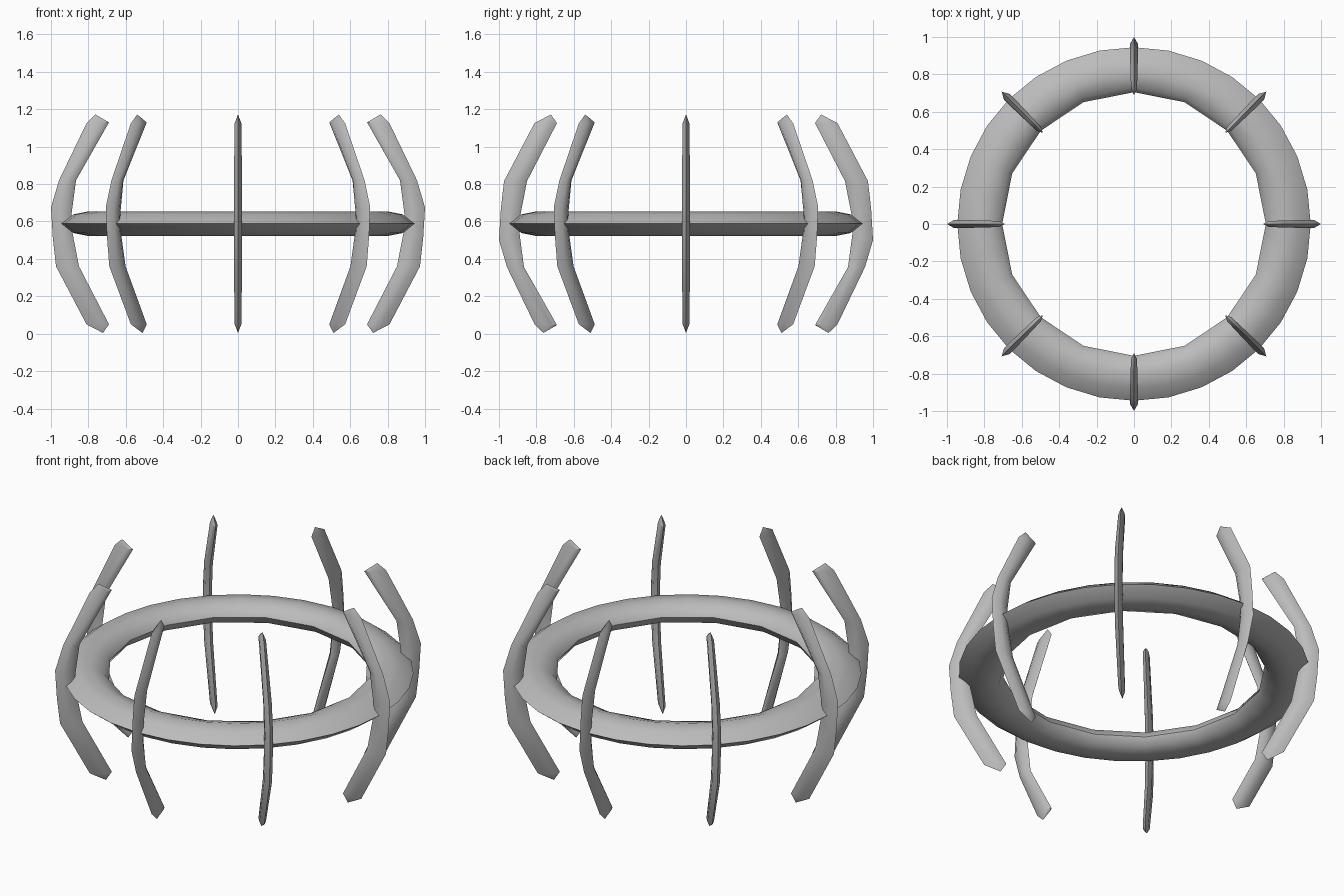
import bpy, bmesh
from math import sin, cos, pi, radians

cube = bpy.data.objects.get("Cube")
if cube:
    bpy.data.objects.remove(cube, do_unlink=True)

MID_Z = 0.588
SEGMENTS = 32

grey = bpy.data.materials.new("plain_grey")
grey.use_nodes = True
grey.diffuse_color = (0.5, 0.5, 0.5, 1)
bsdf = next(n for n in grey.node_tree.nodes if n.type == 'BSDF_PRINCIPLED')
bsdf.inputs["Base Color"].default_value = (0.5, 0.5, 0.5, 1)


def finish(bm, name, angle):
    bmesh.ops.recalc_face_normals(bm, faces=bm.faces)
    mesh = bpy.data.meshes.new(name)
    bm.to_mesh(mesh)
    bm.free()
    mesh.materials.append(grey)
    obj = bpy.data.objects.new(name, mesh)
    bpy.context.collection.objects.link(obj)
    bpy.ops.object.select_all(action='DESELECT')
    obj.select_set(True)
    bpy.context.view_layer.objects.active = obj
    bpy.ops.object.shade_smooth_by_angle(angle=radians(angle))
    return obj


def bridge(bm, a, b):
    for i in range(len(a)):
        j = (i + 1) % len(a)
        bm.faces.new((a[i], a[j], b[j], b[i]))


# Flattened ring with a pointed outer rim and a coarser inner rim
def build_ring():
    upper = [(0.88, 0.05), (0.8, 0.066), (0.73, 0.042)]
    profile = [(0.945, 0)] + upper + [(0.705, 0)] + [(r, -h) for r, h in reversed(upper)]
    bm = bmesh.new()
    loops = []
    for s in range(SEGMENTS):
        a = 2 * pi * s / SEGMENTS
        loop = []
        for r, h in profile:
            # odd inner points sit on the chord between their neighbours
            if r < 0.75 and s % 2:
                r *= cos(2 * pi / SEGMENTS)
            loop.append(bm.verts.new((r * cos(a), r * sin(a), MID_Z + h)))
        loops.append(loop)
    for s in range(SEGMENTS):
        bridge(bm, loops[s], loops[(s + 1) % SEGMENTS])
    finish(bm, "ring", 60)


# Curved rib stations: inner radius, inner height, outer radius, outer height
STATIONS = [
    (0.69, 1.13, 0.81, 1.125),
    (0.866, 0.82, 0.957, 0.82),
    (0.89, 0.64, 1.0, 0.675),
    (0.885, 0.54, 0.99, 0.51),
    (0.85, 0.36, 0.973, 0.36),
    (0.69, 0.05, 0.81, 0.05),
]
TIPS = [(0.762, 1.172), (0.722, 0.004)]
# share of the way from inner to outer edge, and half thickness
SECTION = [(0, 0), (0.25, 0.019), (0.65, 0.022), (1, 0), (0.65, -0.022), (0.25, -0.019)]


def build_rib(name, angle, flip):
    bm = bmesh.new()

    def place(r, t, z):
        if flip:
            z = 2 * MID_Z - z
        return bm.verts.new((r * cos(angle) - t * sin(angle),
                             r * sin(angle) + t * cos(angle), z))

    loops = []
    for k, (ri, zi, ro, zo) in enumerate(STATIONS):
        thin = 0.8 if k in (0, len(STATIONS) - 1) else 1
        loops.append([place(ri + (ro - ri) * f, t * thin, zi + (zo - zi) * f)
                      for f, t in SECTION])
    for a, b in zip(loops, loops[1:]):
        bridge(bm, a, b)
    for loop, (r, z) in zip((loops[0], loops[-1]), TIPS):
        tip = place(r, 0, z)
        for i in range(len(loop)):
            bm.faces.new((loop[i], loop[(i + 1) % len(loop)], tip))
    finish(bm, name, 50)


build_ring()
names = ["left", "back_left", "back", "back_right", "right", "front_right", "front", "front_left"]
for i, name in enumerate(names):
    build_rib(name + "_rib", i * pi / 4, name in ("front", "back"))
